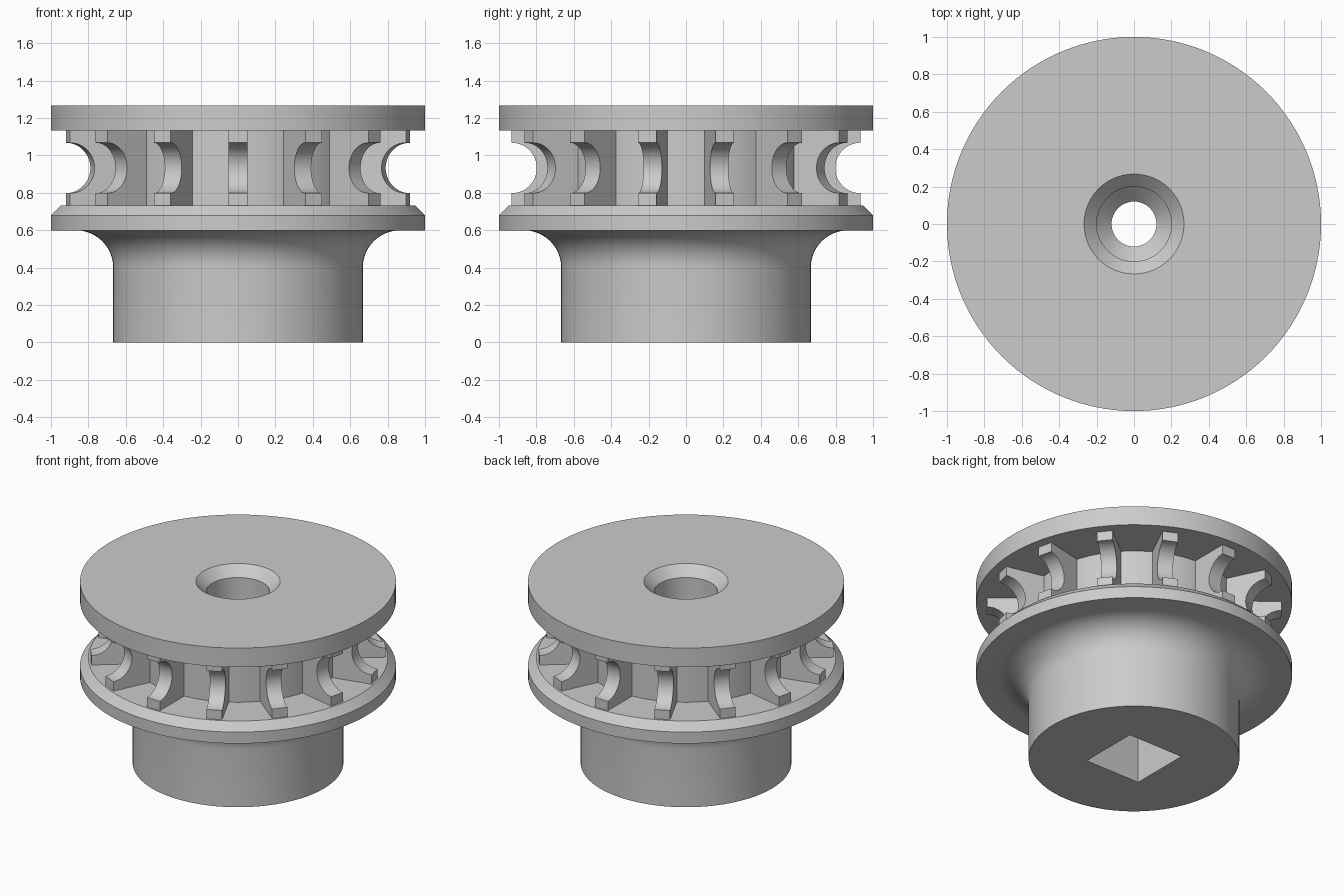
import bpy
import bmesh
from math import cos, sin, pi, tau, radians
from mathutils import Matrix

old = bpy.data.objects.get("Cube")
if old:
    bpy.data.objects.remove(old, do_unlink=True)

grey = bpy.data.materials.new("plain grey")
grey.use_nodes = True
colour = (0.6, 0.6, 0.6, 1)
grey.diffuse_color = colour
grey.node_tree.nodes["Principled BSDF"].inputs["Base Color"].default_value = colour

SEGMENTS = 128
RIBS = 14
CORE = 0.667       # radius of hub and core
LOW, HIGH = 0.733, 1.133   # gap between the flanges


def make_object(name, bm):
    bmesh.ops.recalc_face_normals(bm, faces=bm.faces)
    mesh = bpy.data.meshes.new(name)
    bm.to_mesh(mesh)
    bm.free()
    obj = bpy.data.objects.new(name, mesh)
    bpy.context.collection.objects.link(obj)
    mesh.materials.append(grey)
    return obj


def smooth(obj):
    bpy.ops.object.select_all(action='DESELECT')
    obj.select_set(True)
    bpy.context.view_layer.objects.active = obj
    bpy.ops.object.shade_smooth_by_angle(angle=radians(25))


def arc(cx, cz, r, start, end, steps):
    """Points (x, z) on an arc, angles in degrees."""
    angles = [radians(start + (end - start) * i / steps) for i in range(steps + 1)]
    return [(cx + r * cos(a), cz + r * sin(a)) for a in angles]


def revolve(name, profile):
    """Turn a closed (radius, z) profile around the z axis."""
    bm = bmesh.new()
    rings = []
    for i in range(SEGMENTS):
        a = tau * i / SEGMENTS
        rings.append([bm.verts.new((r * cos(a), r * sin(a), z)) for r, z in profile])
    n = len(profile)
    for i in range(SEGMENTS):
        here, there = rings[i], rings[(i + 1) % SEGMENTS]
        for j in range(n):
            k = (j + 1) % n
            bm.faces.new((here[j], there[j], there[k], here[k]))
    return make_object(name, bm)


# Spool body: hub, fillet, lower flange, core, top disc and stepped bore
fillet = arc(CORE + 0.2, 0.4, 0.2, 180, 90, 12)
body = revolve("spool_body", [
    (0.12, 0), (CORE, 0), *fillet,
    (1, 0.6), (1, 0.68), (0.947, LOW), (CORE, LOW),
    (CORE, HIGH), (1, HIGH), (1, 1.267),
    (0.267, 1.267), (0.2, 1.2), (0.2, 0.68), (0.12, 0.6),
])

# Square drive socket cut in the underside
bm = bmesh.new()
bmesh.ops.create_cube(bm, size=1, matrix=Matrix.Diagonal((0.424, 0.424, 0.8, 1)))
cutter = make_object("socket_cutter", bm)
cutter.hide_render = True
cut = body.modifiers.new("square_socket", 'BOOLEAN')
cut.operation = 'DIFFERENCE'
cut.solver = 'EXACT'
cut.object = cutter
graph = bpy.context.evaluated_depsgraph_get()
finished = bpy.data.meshes.new_from_object(body.evaluated_get(graph))
body.modifiers.clear()
body.data = finished
bpy.data.objects.remove(cutter, do_unlink=True)
smooth(body)

# Radial ribs with a round notch in the outer end
END, WIDTH, MID = 0.933, 0.1, (LOW + HIGH) / 2
outline = [(CORE - 0.03, LOW), (END, LOW),
           *arc(END, MID, 0.135, 270, 90, 24),
           (END, HIGH), (CORE - 0.03, HIGH)]
bm = bmesh.new()
face = bm.faces.new([bm.verts.new((x, -WIDTH / 2, z)) for x, z in outline])
side = bmesh.ops.extrude_face_region(bm, geom=[face])["geom"]
bmesh.ops.translate(bm, vec=(0, WIDTH, 0),
                    verts=[v for v in side if isinstance(v, bmesh.types.BMVert)])
rib = make_object("rib_1", bm)
smooth(rib)
rib.rotation_euler.z = -pi / 2
for i in range(1, RIBS):
    copy = rib.copy()
    copy.name = f"rib_{i + 1}"
    copy.rotation_euler.z = -pi / 2 + tau * i / RIBS
    bpy.context.collection.objects.link(copy)
